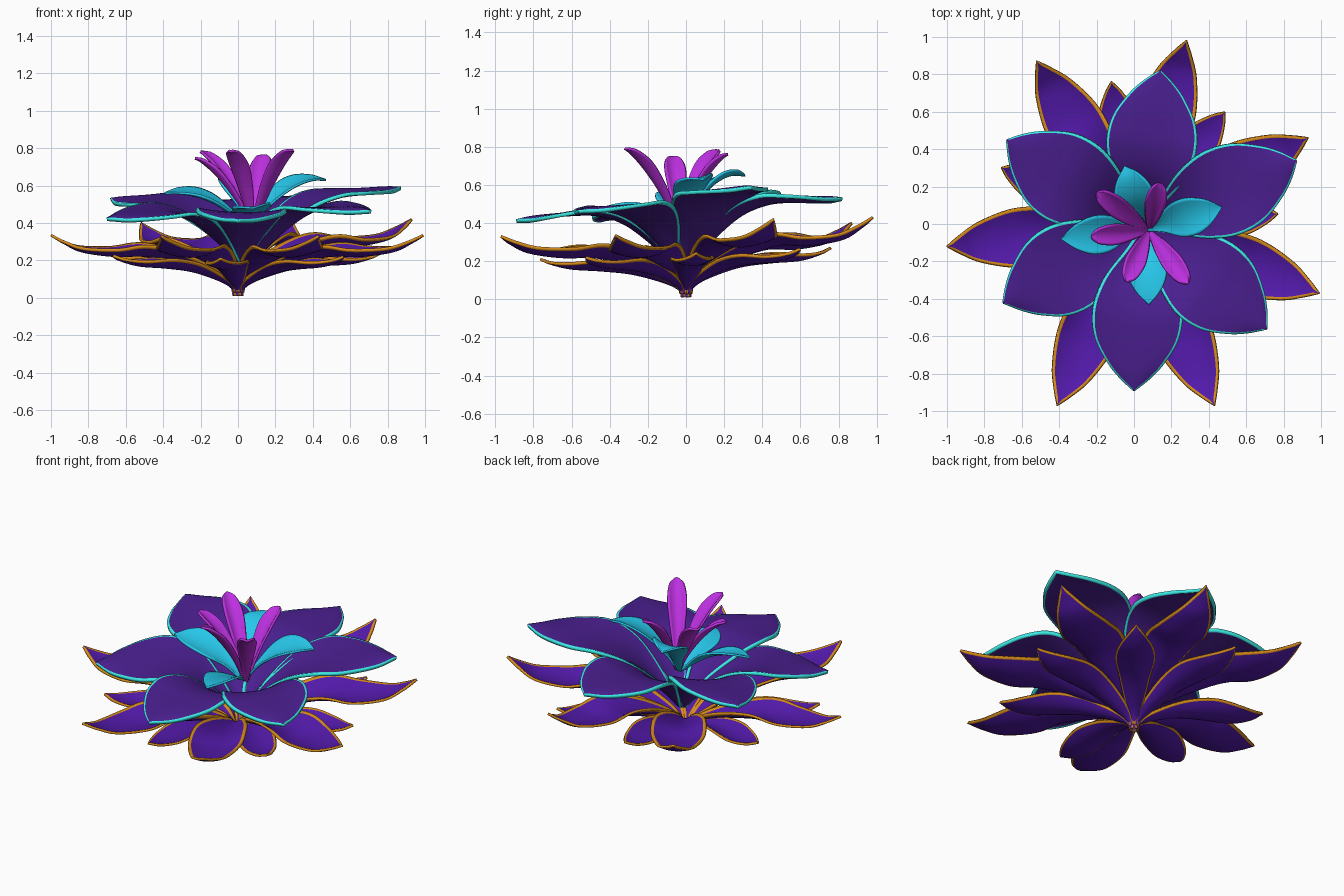
import bpy, math
from mathutils import Vector


def material(name, rgb):
    m = bpy.data.materials.new(name)
    m.diffuse_color = (*rgb, 1)
    return m


VIOLET = material("violet", (0.085, 0.010, 0.40))
PURPLE = material("purple", (0.07, 0.014, 0.28))
GOLD = material("gold", (0.68, 0.26, 0.01))
AQUA = material("aqua", (0.045, 0.83, 0.79))
CYAN = material("cyan", (0.02, 0.58, 0.83))
MAGENTA = material("magenta", (0.51, 0.03, 0.75))


def smooth_path(points, steps=6):
    """Catmull-Rom interpolation through tuples of any size."""
    p = [Vector(q) for q in points]
    p = [2 * p[0] - p[1]] + p + [2 * p[-1] - p[-2]]
    out = []
    for i in range(1, len(p) - 2):
        a, b, c, d = p[i - 1:i + 3]
        for k in range(steps):
            t = k / steps
            out.append(0.5 * (2 * b + (c - a) * t + (2 * a - 5 * b + 4 * c - d) * t * t
                              + (3 * b - a - 3 * c + d) * t ** 3))
    return out + [p[-2]]


def petal(name, centre, r0, tip, profile, mats, rim=0.0, roll=0.0, lean=(0, 0), thick=0.014):
    """Profile rows: fraction of reach, fraction of rise, half width, edge cupping, extra lift."""
    centre, tip = Vector(centre), Vector(tip)
    flat = Vector((tip.x - centre.x, tip.y - centre.y, 0))
    out = flat.normalized()
    side = Vector((-out.y, out.x, 0))
    # whole flower leans, so petals seen side-on are twisted
    roll = roll - (lean[0] * side.x + lean[1] * side.y)
    reach, rise = flat.length - r0, tip.z - centre.z
    rows = smooth_path([tuple(q) + (0,) * (5 - len(q)) for q in profile])
    mid = [centre + out * (r0 + q[0] * reach) + Vector((0, 0, q[1] * rise + q[4])) for q in rows]
    verts, faces, ids = [], [], []
    for i, q in enumerate(rows):
        tan = (mid[min(i + 1, len(mid) - 1)] - mid[max(i - 1, 0)]).normalized()
        nor = tan.cross(side)
        w = max(q[2], 0.002)
        k = 1 - min(rim / w, 0.6) if rim else 0.85
        cols = [-1] + [k * j / 4 for j in range(-4, 5)] + [1]
        for s in cols:
            verts.append(mid[i] + side * (s * w) + nor * (q[3] * s * s - roll * s * w))
    n = 11
    for i in range(len(rows) - 1):
        for j in range(n - 1):
            a = i * n + j
            faces.append((a, a + 1, a + n + 1, a + n))
            ids.append(1 if rim and j in (0, n - 2) else 0)
    me = bpy.data.meshes.new(name)
    me.from_pydata(verts, [], faces)
    for m in mats:
        me.materials.append(m)
    me.polygons.foreach_set("material_index", ids)
    me.polygons.foreach_set("use_smooth", [True] * len(faces))
    if me.polygons[len(faces) // 2].normal.z < 0:
        me.flip_normals()
    ob = bpy.data.objects.new(name, me)
    bpy.context.collection.objects.link(ob)
    sol = ob.modifiers.new("thickness", "SOLIDIFY")
    sol.thickness, sol.offset = thick, 0
    sol.material_offset_rim = len(mats) - 1


def whorl(name, centre, r0, tips, profile, mats, **kw):
    for i, t in enumerate(tips):
        petal(f"{name}_{i + 1}", centre, r0, t, profile, mats, **kw)


# long gold-edged outer petals
whorl("outer_petal", (0, 0, 0.03), 0.025,
      [(0.28, 0.98, 0.43), (-0.52, 0.87, 0.40), (-1.0, -0.12, 0.335), (-0.41, -0.97, 0.33),
       (0.43, -0.97, 0.33), (0.99, -0.37, 0.335), (0.93, 0.46, 0.42)],
      [(0, 0, 0.012, 0), (0.02, 0.2, 0.02, 0.01), (0.10, 0.33, 0.05, 0.03), (0.28, 0.50, 0.105, 0.055),
       (0.48, 0.64, 0.15, 0.06), (0.65, 0.64, 0.153, 0.04), (0.83, 0.72, 0.105, 0.02),
       (0.93, 0.87, 0.05, 0.005), (1, 1, 0.002, 0)],
      [VIOLET, GOLD], rim=0.014, lean=(0.02, 0.05))

# shorter gold-edged petals in the gaps below
small_tips = [(0.77 * math.cos(a), 0.77 * math.sin(a), 0.24 + 0.03 * math.sin(a))
              for a in map(math.radians, (99, 51, 4, -43, -97, -150, 157))]
whorl("lower_petal", (0, 0, 0.012), 0.02, small_tips,
      [(0, 0, 0.012, 0), (0.02, 0.2, 0.02, 0.01), (0.13, 0.40, 0.05, 0.02), (0.35, 0.62, 0.085, 0.04),
       (0.57, 0.71, 0.112, 0.045), (0.78, 0.76, 0.095, 0.025), (0.92, 0.88, 0.048, 0.005),
       (1, 1, 0.002, 0)],
      [VIOLET, GOLD], rim=0.010, lean=(0.02, 0.05))

# broad upper petals with aqua edge, each overlapping its neighbour
whorl("upper_petal", (0.04, -0.02, 0.17), 0.02,
      [(0.14, 0.82, 0.525), (0.87, 0.34, 0.585), (0.71, -0.56, 0.46), (0.0, -0.89, 0.41),
       (-0.70, -0.42, 0.42), (-0.68, 0.45, 0.525)],
      [(0, 0, 0.015, 0, 0), (0.15, 0.15, 0.085, 0.03, 0.08), (0.33, 0.33, 0.19, 0.035, 0.15),
       (0.50, 0.50, 0.24, 0.025, 0.155), (0.67, 0.67, 0.225, 0.005, 0.115),
       (0.82, 0.82, 0.155, -0.01, 0.07), (0.92, 0.92, 0.082, -0.015, 0.035), (1, 1, 0.003, 0, 0)],
      [PURPLE, AQUA], rim=0.013, roll=0.04, lean=(0.03, 0.10), thick=0.02)

# four cyan inner leaves
whorl("inner_leaf", (0.06, -0.03, 0.38), 0.01,
      [(-0.05, 0.31, 0.65), (0.47, 0.09, 0.63), (0.08, -0.43, 0.48), (-0.39, -0.08, 0.56)],
      [(0, 0, 0.012, 0), (0.2, 0.40, 0.04, 0.012), (0.42, 0.74, 0.092, 0.022),
       (0.62, 0.93, 0.10, 0.022), (0.82, 1.02, 0.065, 0.01), (1, 1, 0.002, 0)],
      [CYAN], lean=(0.1, 0.22), thick=0.012)

# five upright magenta centre petals
whorl("centre_petal", (0.08, -0.035, 0.38), 0.01,
      [(0.14, 0.22, 0.76), (-0.20, 0.17, 0.78), (-0.23, -0.07, 0.745), (-0.04, -0.31, 0.785),
       (0.29, -0.32, 0.79)],
      [(0, 0, 0.012, 0), (0.15, 0.25, 0.025, 0.01), (0.38, 0.53, 0.042, 0.02),
       (0.64, 0.78, 0.053, 0.025), (0.86, 0.94, 0.042, 0.015), (0.96, 0.99, 0.02, 0.005),
       (1, 1, 0.003, 0)],
      [MAGENTA], thick=0.014)
